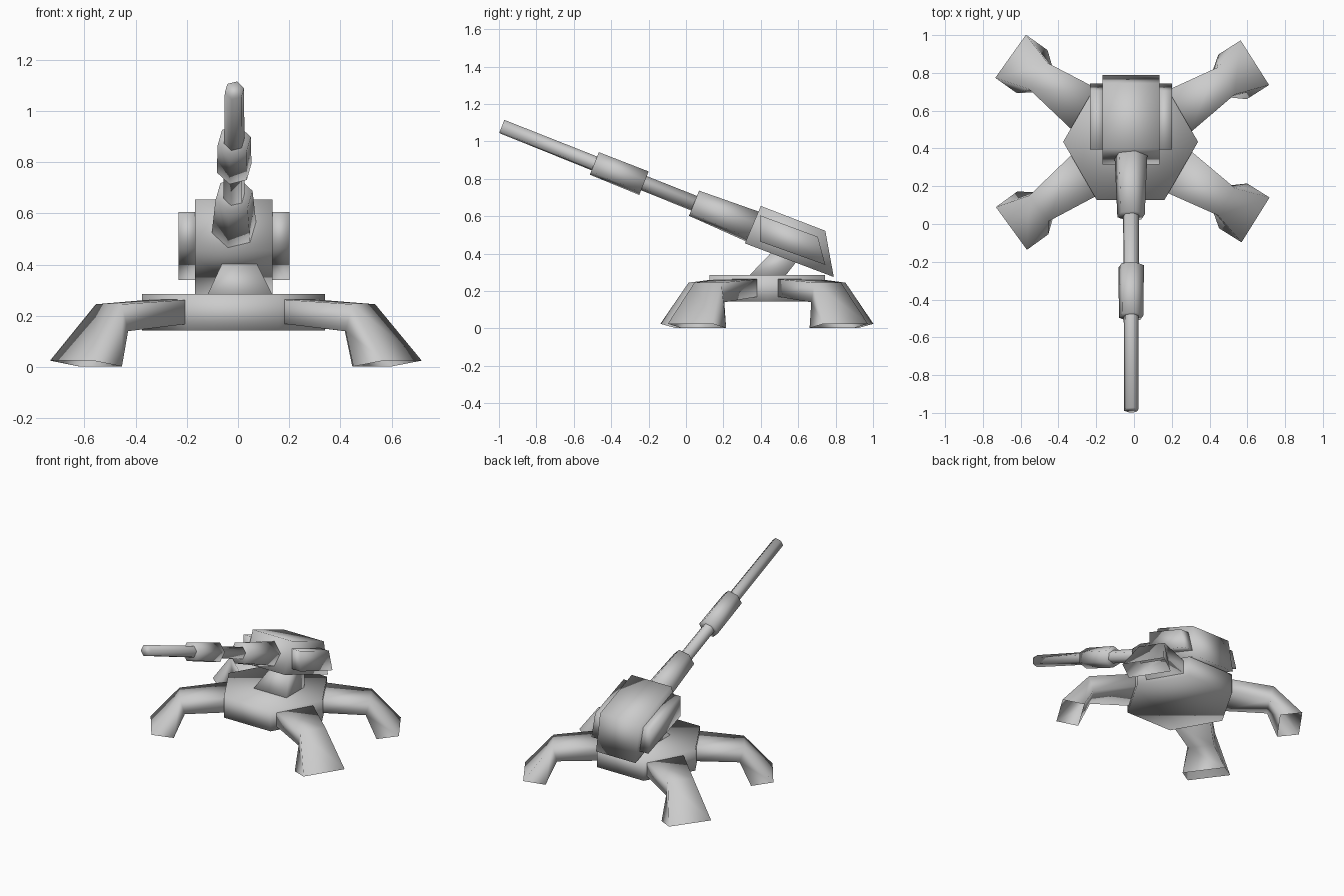
import bpy
import bmesh
from math import radians, cos, sin, tau
from mathutils import Vector

cube = bpy.data.objects.get("Cube")
if cube:
    bpy.data.objects.remove(cube, do_unlink=True)

# One plain metal colour
GREY = (0.6, 0.6, 0.6, 1)
metal = bpy.data.materials.new("light grey metal")
metal.use_nodes = True
metal.diffuse_color = GREY
metal.node_tree.nodes["Principled BSDF"].inputs["Base Color"].default_value = GREY


def loft(name, sections, cap_start=True, cap_end=True):
    """Skin a row of equal-sized point loops and smooth the result."""
    bm = bmesh.new()
    rings = [[bm.verts.new(p) for p in s] for s in sections]
    for a, b in zip(rings, rings[1:]):
        for i in range(len(a)):
            j = (i + 1) % len(a)
            bm.faces.new((a[i], a[j], b[j], b[i]))
    if cap_start:
        bm.faces.new(rings[0][::-1])
    if cap_end:
        bm.faces.new(rings[-1])
    bmesh.ops.recalc_face_normals(bm, faces=bm.faces)
    for f in bm.faces:
        f.smooth = True
    mesh = bpy.data.meshes.new(name)
    bm.to_mesh(mesh)
    bm.free()
    mesh.materials.append(metal)
    obj = bpy.data.objects.new(name, mesh)
    bpy.context.collection.objects.link(obj)
    return obj


def rect(x0, x1, y0, y1, z):
    return [(x0, y0, z), (x1, y0, z), (x1, y1, z), (x0, y1, z)]


MID = -0.016
HUB = Vector((-0.018, 0.435, 0))

# Hexagonal base
hexagon = [HUB + 0.357 * Vector((cos(i * tau / 6), sin(i * tau / 6), 0)) for i in range(6)]
loft("base", [[p + Vector((0, 0, z)) for p in hexagon] for z in (0.143, 0.285)])

# Legs: sections along the leg as (half width, top reach, top z, bottom reach, bottom z)
LEG = [(0.13, 0.28, 0.265, 0.28, 0.172),
       (0.085, 0.60, 0.245, 0.57, 0.14),
       (0.14, 0.78, 0.025, 0.64, 0.002)]
for name, angle in (("front_left", -32), ("back_left", 32.5),
                    ("back_right", 144.5), ("front_right", 216)):
    out = Vector((cos(radians(angle)), sin(radians(angle)), 0))
    side = Vector((-out.y, out.x, 0))
    up = Vector((0, 0, 1))
    rings = []
    for w, tr, tz, br, bz in LEG:
        rings.append([HUB + out * r + side * s + up * z for r, s, z in
                      ((tr, -w, tz), (tr, w, tz), (br, w, bz), (br, -w, bz))])
    loft(name + "_leg", rings, cap_end=False)

# Leaning neck between base and housing
loft("neck", [rect(-0.12, 0.135, 0.335, 0.53, 0.28),
              rect(-0.055, 0.065, 0.47, 0.64, 0.42)])

# Slanted housing and its side plates, from (y, z) outlines
BODY = [(0.40, 0.655), (0.745, 0.522), (0.79, 0.275), (0.315, 0.455)]
PLATE = [(0.395, 0.605), (0.705, 0.49), (0.745, 0.34), (0.395, 0.465)]


def slab(name, outline, x0, x1):
    loft(name, [[(x, y, z) for y, z in outline] for x in (x0, x1)])


slab("housing", BODY, MID - 0.151, MID + 0.151)
for name, s in (("left_side_plate", 1), ("right_side_plate", -1)):
    slab(name, PLATE, MID + s * 0.14, MID + s * 0.217)

# Barrel: six-sided tubes along one inclined axis
TIP = Vector((MID + 0.002, -0.985, 1.08))
REAR = Vector((MID, 0.36, 0.543))
axis = (REAR - TIP).normalized()
across = Vector((1, 0, 0))
lift = across.cross(axis)


def tube(name, y0, y1, r0, r1):
    rings = []
    for y, r in ((y0, r0), (y1, r1)):
        c = TIP.lerp(REAR, (y - TIP.y) / (REAR.y - TIP.y))
        angles = [radians(75 + 60 * i) for i in range(6)]
        rings.append([c + r * (across * cos(a) + lift * sin(a)) for a in angles])
    loft(name, rings)


tube("barrel", TIP.y, 0.2, 0.039, 0.044)
tube("barrel_sleeve", -0.49, -0.225, 0.067, 0.07)
tube("barrel_root", 0.043, 0.365, 0.075, 0.09)
